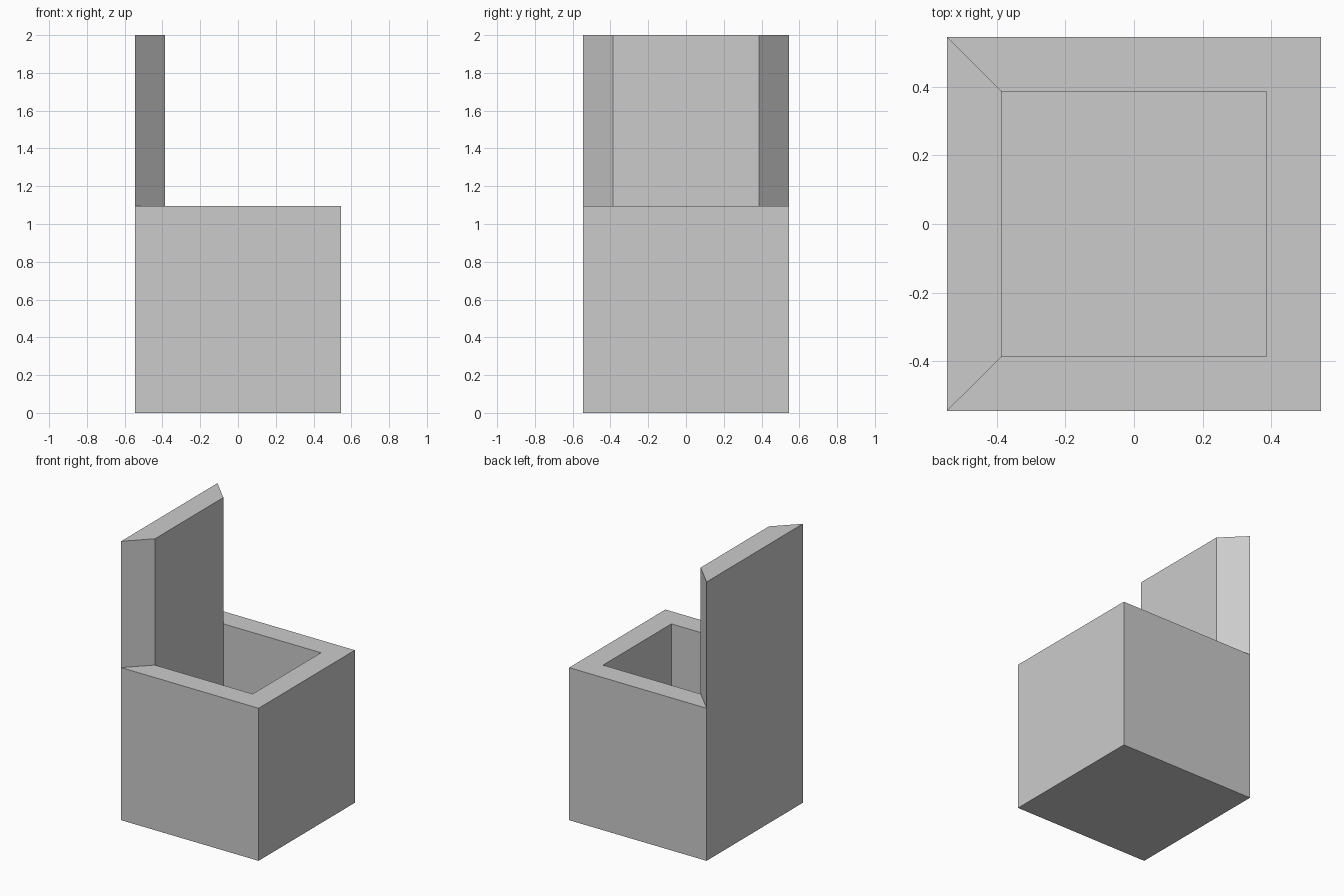
import bpy, bmesh, math
from mathutils import Matrix

if "Cube" in bpy.data.objects:
    bpy.data.objects.remove(bpy.data.objects["Cube"])

HALF, WALL, SEAT, TOP, FLOOR = 0.545, 0.158, 1.094, 2.0, 0.16


def raise_face(bm, face, dz):
    """Extrude one face straight up or down."""
    new = bmesh.ops.extrude_discrete_faces(bm, faces=[face])["faces"][0]
    bmesh.ops.translate(bm, verts=new.verts, vec=(0, 0, dz))


bm = bmesh.new()

# Box body
bmesh.ops.create_cube(bm, size=1, matrix=Matrix.Translation((0, 0, SEAT / 2))
                      @ Matrix.Diagonal((2 * HALF, 2 * HALF, SEAT, 1)))

# Mitred rim around the opening
opening = max(bm.faces, key=lambda f: f.calc_center_median().z)
rim = bmesh.ops.inset_region(bm, faces=[opening], thickness=WALL,
                             use_even_offset=True)["faces"]
left_rim = min(rim, key=lambda f: f.calc_center_median().x)

# Hollow inside and tall panel rising from the left rim
raise_face(bm, opening, FLOOR - SEAT)
raise_face(bm, left_rim, TOP - SEAT)

# Merge the panel with the flat walls below it
bmesh.ops.dissolve_limit(bm, angle_limit=math.radians(1),
                         verts=bm.verts, edges=bm.edges)
bmesh.ops.recalc_face_normals(bm, faces=bm.faces)

mesh = bpy.data.meshes.new("open_box_with_back")
bm.to_mesh(mesh)
bm.free()
bpy.context.collection.objects.link(bpy.data.objects.new("open_box_with_back", mesh))
